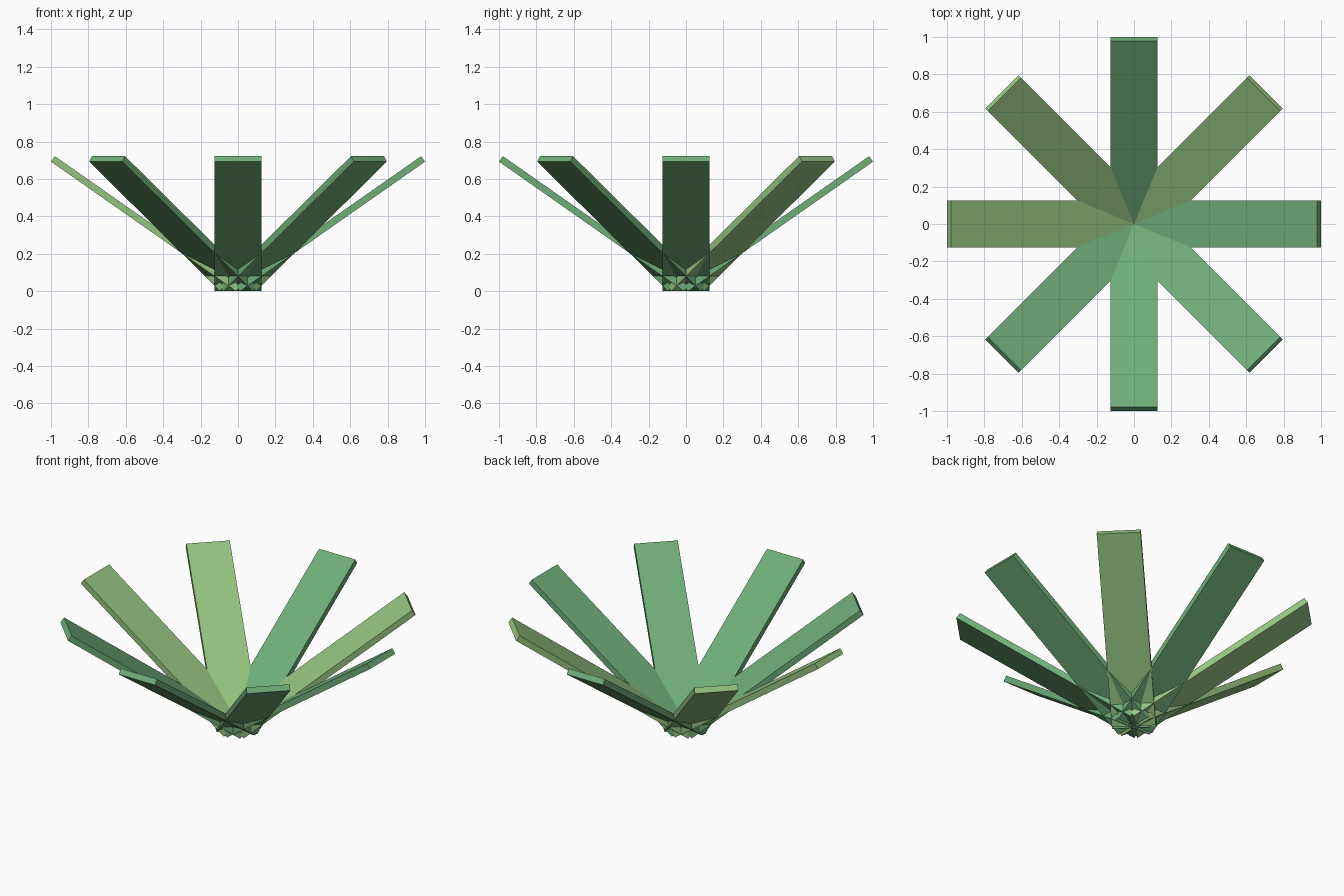
import bpy, bmesh, math
from mathutils import Matrix, Vector

if "Cube" in bpy.data.objects:
    bpy.data.objects.remove(bpy.data.objects["Cube"])

TILT = math.radians(35)
LENGTH, WIDTH, THICK = 1.208, 0.25, 0.036


def material(name, color):
    m = bpy.data.materials.new(name)
    m.diffuse_color = color
    m.use_nodes = True
    m.node_tree.nodes["Principled BSDF"].inputs["Base Color"].default_value = m.diffuse_color
    return m


deep_green = material("deep_green", (0.16, 0.42, 0.19, 1))
light_green = material("light_green", (0.296, 0.55, 0.216, 1))


def leaf(index, mat):
    # flat blade starting at the plant centre, tilted up, then turned around z
    bm = bmesh.new()
    bmesh.ops.create_cube(bm, size=1)
    bmesh.ops.scale(bm, vec=(LENGTH, WIDTH, THICK), verts=bm.verts)
    bmesh.ops.translate(bm, vec=(LENGTH / 2, 0, 0), verts=bm.verts)
    lift = Matrix.Translation(Vector((0, 0, THICK / 2 * math.cos(TILT))))
    turn = Matrix.Rotation(index * math.pi / 4, 4, 'Z')
    bm.transform(turn @ lift @ Matrix.Rotation(-TILT, 4, 'Y'))
    me = bpy.data.meshes.new(f"leaf_{index + 1}")
    bm.to_mesh(me)
    bm.free()
    me.materials.append(mat)
    ob = bpy.data.objects.new(f"leaf_{index + 1}", me)
    bpy.context.collection.objects.link(ob)


# rosette of eight leaves; three are a lighter green
for i in range(8):
    leaf(i, light_green if i in (1, 3, 4) else deep_green)
